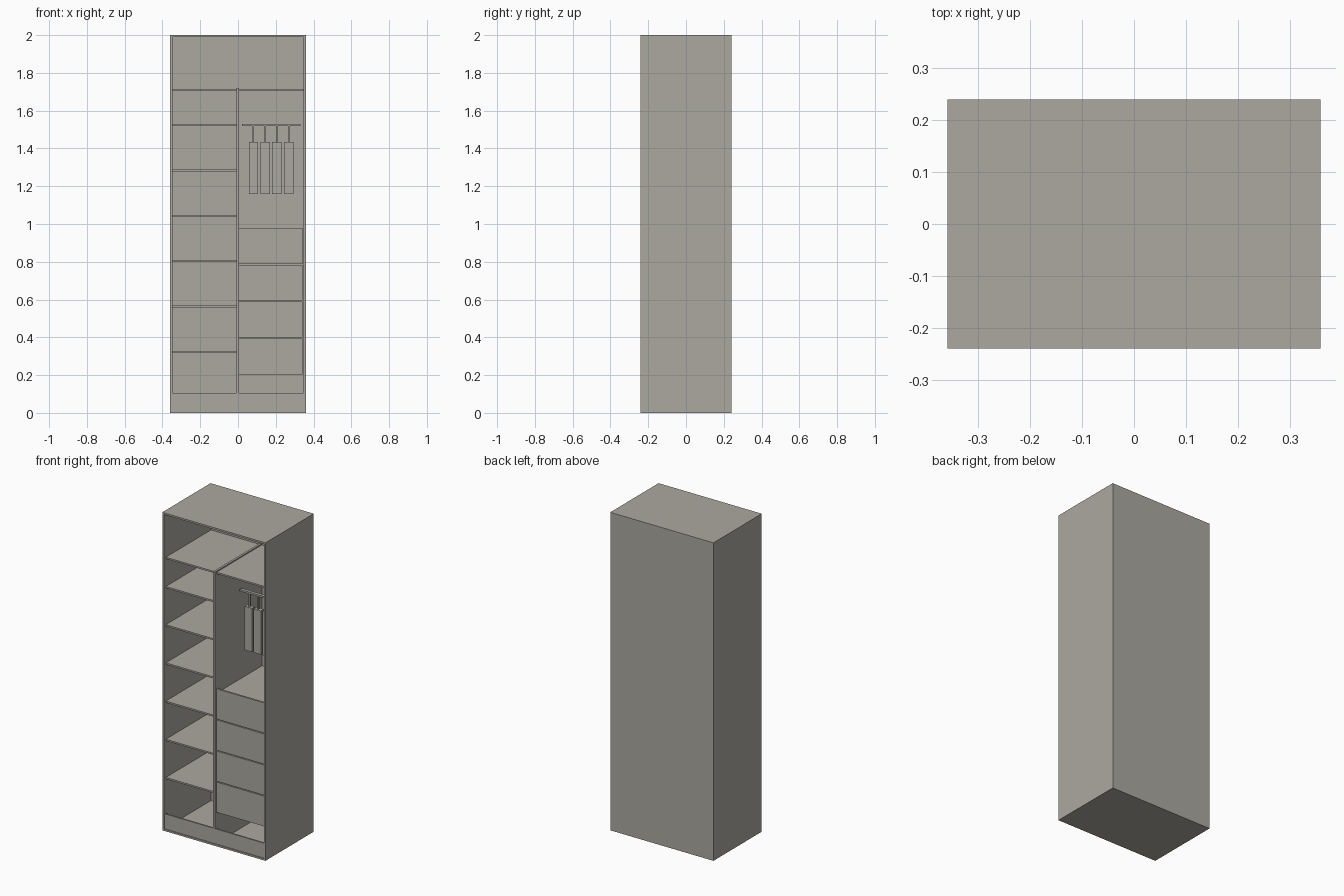
import bpy, bmesh, math

if "Cube" in bpy.data.objects:
    bpy.data.objects.remove(bpy.data.objects["Cube"])

mat = bpy.data.materials.new("warm_grey")
mat.diffuse_color = (0.413, 0.397, 0.356, 1.0)
mat.use_nodes = True
mat.node_tree.nodes["Principled BSDF"].inputs["Base Color"].default_value = mat.diffuse_color


def box(name, x, y, z):
    """Axis-aligned box from (min, max) ranges."""
    bm = bmesh.new()
    bmesh.ops.create_cube(bm, size=1.0)
    for v in bm.verts:
        v.co = [r[0] if c < 0 else r[1] for c, r in zip(v.co, (x, y, z))]
    me = bpy.data.meshes.new(name)
    bm.to_mesh(me)
    bm.free()
    me.materials.append(mat)
    ob = bpy.data.objects.new(name, me)
    bpy.context.collection.objects.link(ob)
    return ob


W, D, H, T = 0.359, 0.24, 2.0, 0.011    # half width, half depth, height, board
IN = W - T                              # inner half width
BACK = D - T                            # inner face of back panel
DIV = (-0.009, 0.005)                   # divider thickness range

# Carcass
box("left_side", (-W, -IN), (-D, D), (0, H))
box("right_side", (IN, W), (-D, D), (0, H))
box("top_panel", (-IN, IN), (-D, D), (H - T, H))
box("floor_panel", (-IN, IN), (-D, D), (0, T))
box("back_panel", (-IN, IN), (BACK, D), (T, H - T))
box("divider", DIV, (-D + 0.004, BACK), (T, 1.72))

# Plinth boards in front of the floor
box("left_plinth", (-IN, DIV[0]), (-D + 0.006, -D + 0.016), (T, 0.105))
box("right_plinth", (DIV[1], IN), (-D + 0.006, -D + 0.016), (T, 0.105))

# Shelves
SHELF_Y = (-D + 0.02, BACK)
box("top_shelf_left", (-IN, DIV[0]), SHELF_Y, (1.703, 1.713))
box("top_shelf_right", (DIV[1], IN), SHELF_Y, (1.703, 1.713))
for i in range(6):
    z = 0.323 + i * 0.2402
    box(f"shelf_{i + 1}", (-IN, DIV[0]), SHELF_Y, (z - 0.005, z + 0.005))

# Drawers: front plate with a slightly lower box behind it
for i in range(4):
    z = 0.203 + i * 0.1955
    box(f"drawer_front_{i + 1}", (0.005, 0.341), (-D + 0.02, -D + 0.032), (z, z + 0.19))
    box(f"drawer_box_{i + 1}", (0.008, 0.341), (-D + 0.032, BACK), (z + 0.005, z + 0.165))

# Hanging rail with four garments
box("hanging_rail", (0.02, 0.33), (-0.012, 0.008), (1.519, 1.53))
for i in range(4):
    x = 0.082 + i * 0.062
    box(f"hanger_hook_{i + 1}", (x - 0.004, x + 0.004), (-0.006, 0.004), (1.435, 1.52))
    box(f"garment_{i + 1}", (x - 0.025, x + 0.025), (-0.015, 0.015), (1.16, 1.435))
